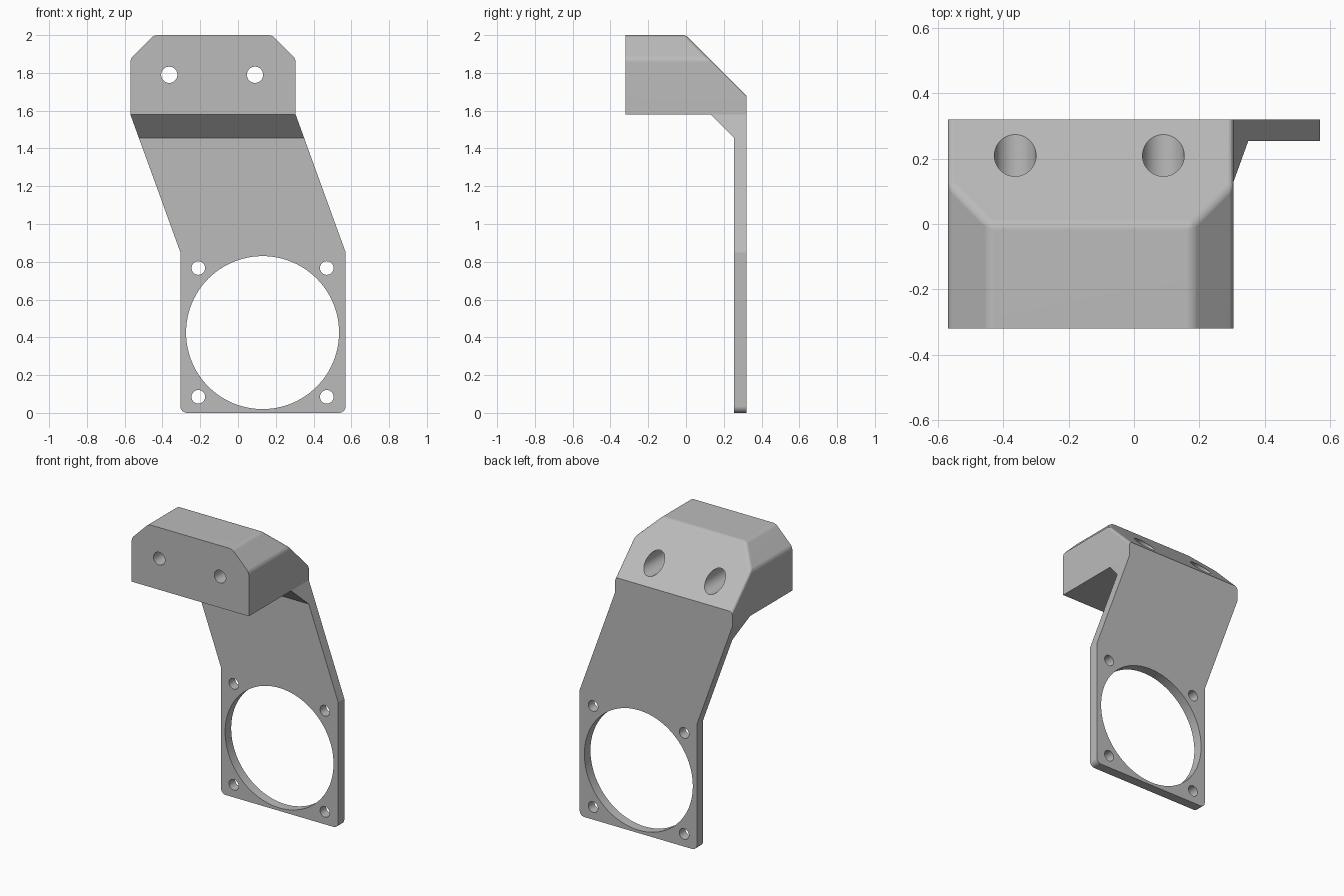
import bpy, bmesh, math
from mathutils import Matrix, Vector

cube = bpy.data.objects.get("Cube")
if cube:
    bpy.data.objects.remove(cube, do_unlink=True)

grey = bpy.data.materials.new("plain grey")
grey.use_nodes = True
colour = (0.5, 0.5, 0.5, 1)
grey.diffuse_color = colour
grey.node_tree.nodes["Principled BSDF"].inputs["Base Color"].default_value = colour

FRONT, BACK = -0.32, 0.32
BLOCK_BASE, TOP = 1.58, 2.0


def add_object(name, bm):
    bmesh.ops.recalc_face_normals(bm, faces=bm.faces)
    mesh = bpy.data.meshes.new(name)
    bm.to_mesh(mesh)
    bm.free()
    obj = bpy.data.objects.new(name, mesh)
    bpy.context.collection.objects.link(obj)
    mesh.materials.append(grey)
    return obj


def prism(name, points, direction):
    """Extrude a closed outline along a direction."""
    bm = bmesh.new()
    face = bm.faces.new([bm.verts.new(p) for p in points])
    result = bmesh.ops.extrude_face_region(bm, geom=[face])
    moved = [v for v in result["geom"] if isinstance(v, bmesh.types.BMVert)]
    bmesh.ops.translate(bm, verts=moved, vec=direction)
    return add_object(name, bm)


def drill(name, x, z, radius, y0, y1, segments=32):
    """Cylinder cutter running along y."""
    bm = bmesh.new()
    place = Matrix.Translation((x, (y0 + y1) / 2, z)) @ Matrix.Rotation(math.pi / 2, 4, "X")
    bmesh.ops.create_cone(bm, cap_ends=True, segments=segments, radius1=radius,
                          radius2=radius, depth=y1 - y0, matrix=place)
    return add_object(name, bm)


def combine(obj, cutter, operation):
    mod = obj.modifiers.new("combine", "BOOLEAN")
    mod.operation = operation
    mod.solver = "EXACT"
    mod.object = cutter
    bpy.context.view_layer.objects.active = obj
    bpy.ops.object.modifier_apply(modifier=mod.name)
    bpy.data.objects.remove(cutter, do_unlink=True)


# Front outline, with rounded bottom corners
outline = [(0.57, 0.85), (0.305, BLOCK_BASE), (0.305, 1.875), (0.18, TOP),
           (-0.445, TOP), (-0.57, 1.875), (-0.57, BLOCK_BASE), (-0.305, 0.85)]
r = 0.035
for cx, start in ((-0.305 + r, 180), (0.57 - r, 270)):
    for i in range(7):
        a = math.radians(start + i * 15)
        outline.append((cx + r * math.cos(a), r + r * math.sin(a)))
bracket = prism("bracket", [(x, -0.5, z) for x, z in outline], Vector((0, 1, 0)))

# Side profile: thin plate, gusset and sloped mounting block
profile = [(0.255, -0.1), (BACK, -0.1), (BACK, 1.68), (0, TOP), (0, 2.1), (FRONT, 2.1),
           (FRONT, BLOCK_BASE), (0.13, BLOCK_BASE), (0.255, 1.455)]
profile.remove((0, 2.1))
profile[profile.index((FRONT, 2.1))] = (FRONT, TOP)
side = prism("side_profile", [(-1, y, z) for y, z in profile], Vector((2, 0, 0)))
combine(bracket, side, "INTERSECT")

# Soften the upper edges of the block
bm = bmesh.new()
bm.from_mesh(bracket.data)
bmesh.ops.remove_doubles(bm, verts=bm.verts, dist=0.0005)
bmesh.ops.dissolve_limit(bm, angle_limit=0.02, verts=bm.verts, edges=bm.edges)


def is_upper_edge(edge):
    ys = [v.co.y for v in edge.verts]
    zs = [v.co.z for v in edge.verts]
    return min(zs) > 1.65 and max(ys) > FRONT + 0.01 and min(ys) < BACK - 0.01


bmesh.ops.bevel(bm, geom=[e for e in bm.edges if is_upper_edge(e)], offset=0.018,
                segments=5, profile=0.5, affect="EDGES", clamp_overlap=True)
bm.to_mesh(bracket.data)
bm.free()

# Large opening and its four screw holes
combine(bracket, drill("opening", 0.13, 0.425, 0.405, 0.1, 0.5, 96), "DIFFERENCE")
for x in (-0.21, 0.47):
    for z in (0.085, 0.767):
        combine(bracket, drill("screw_hole", x, z, 0.036, 0.1, 0.5), "DIFFERENCE")

# Counterbored mounting holes through the block
for x in (-0.364, 0.09):
    combine(bracket, drill("bolt_hole", x, 1.79, 0.043, -0.5, 0.5), "DIFFERENCE")
    combine(bracket, drill("counterbore", x, 1.79, 0.064, -0.19, 0.5, 48), "DIFFERENCE")

# Smooth curves with flat faces kept flat
bpy.ops.object.select_all(action="DESELECT")
bracket.select_set(True)
bpy.context.view_layer.objects.active = bracket
bpy.ops.object.shade_smooth_by_angle(angle=math.radians(17))
weighted = bracket.modifiers.new("flat_normals", "WEIGHTED_NORMAL")
weighted.keep_sharp = True
